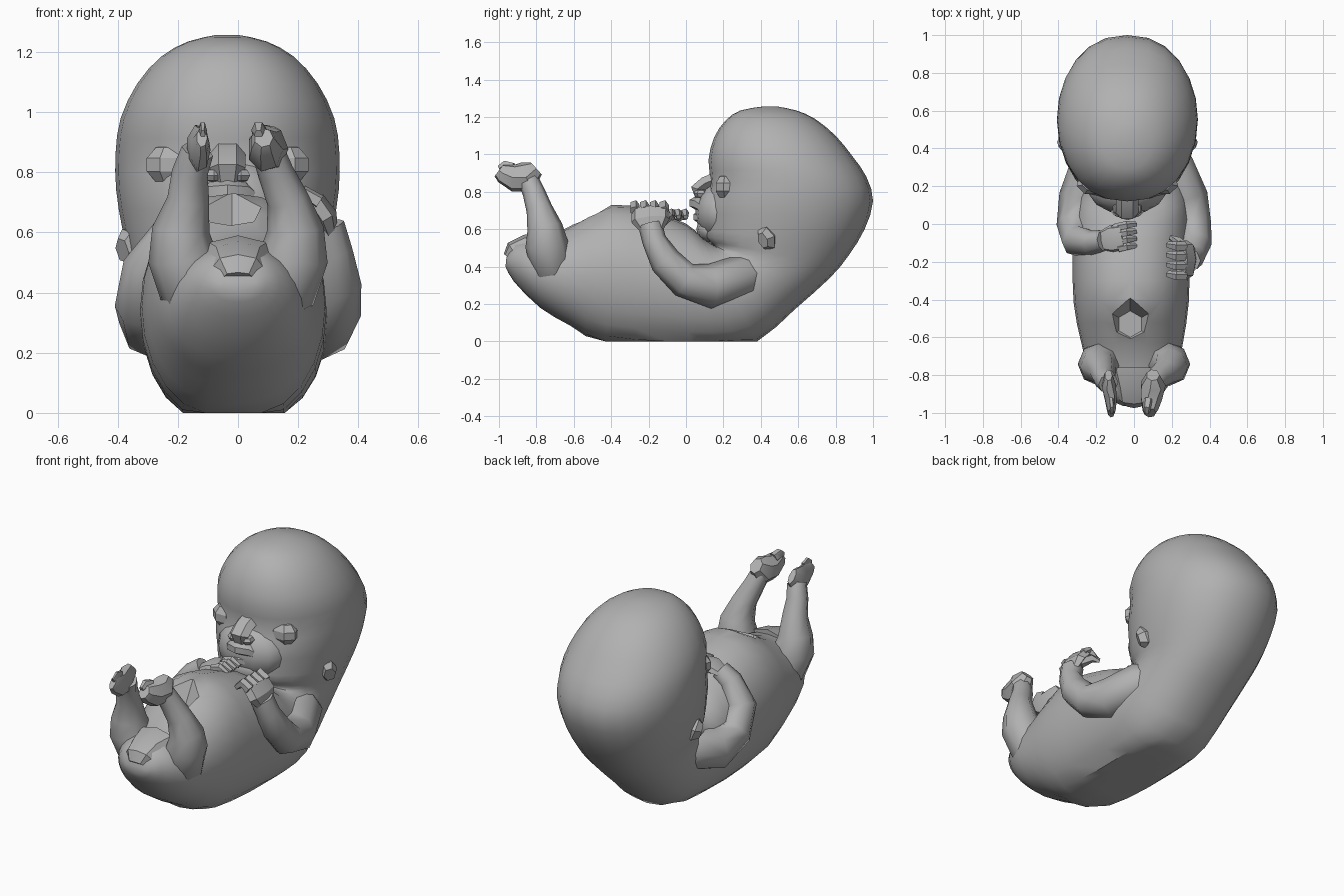
import bpy, bmesh, math
from mathutils import Vector

if "Cube" in bpy.data.objects:
    bpy.data.objects.remove(bpy.data.objects["Cube"])

skin = bpy.data.materials.new("soft grey")
skin.use_nodes = True
GREY = (0.44, 0.44, 0.44, 1)
skin.diffuse_color = GREY
skin.node_tree.nodes["Principled BSDF"].inputs["Base Color"].default_value = GREY


def finish(name, bm, angle):
    bmesh.ops.recalc_face_normals(bm, faces=bm.faces)
    mesh = bpy.data.meshes.new(name)
    bm.to_mesh(mesh)
    bm.free()
    mesh.materials.append(skin)
    ob = bpy.data.objects.new(name, mesh)
    bpy.context.collection.objects.link(ob)
    smooth(ob, angle)
    return ob


def smooth(ob, angle):
    bpy.ops.object.select_all(action='DESELECT')
    ob.select_set(True)
    bpy.context.view_layer.objects.active = ob
    bpy.ops.object.shade_smooth_by_angle(angle=math.radians(angle))


def loft(name, rings, angle):
    bm = bmesh.new()
    rows = [[bm.verts.new(p) for p in ring] for ring in rings]
    n = len(rows[0])
    for a, b in zip(rows, rows[1:]):
        for i in range(n):
            j = (i + 1) % n
            bm.faces.new((a[i], a[j], b[j], b[i]))
    bm.faces.new(rows[0])
    bm.faces.new(rows[-1])
    return finish(name, bm, angle)


def limb(name, path, sides=7, squash=1.0, axis=(1, 0, 0), angle=50):
    """Tapered tube through (x, y, z, radius); squash scales it along axis."""
    pts = [Vector(p[:3]) for p in path]
    rings = []
    for i, p in enumerate(pts):
        t = (pts[min(i + 1, len(pts) - 1)] - pts[max(i - 1, 0)]).normalized()
        v = t.cross(Vector(axis)).normalized()
        u = v.cross(t)
        r = path[i][3]
        rings.append([p + u * r * squash * math.cos(a) + v * r * math.sin(a)
                      for a in (math.tau * k / sides for k in range(sides))])
    return loft(name, rings, angle)


def blob(name, loc, size, sides=8, rings=6, angle=35):
    bm = bmesh.new()
    bmesh.ops.create_uvsphere(bm, u_segments=sides, v_segments=rings, radius=1)
    for v in bm.verts:
        v.co = Vector(c * s for c, s in zip(v.co, size)) + Vector(loc)
    return finish(name, bm, angle)


# Body and head: front point (y, z), back point (y, z), half width, x offset
stations = [
    (-.96, .45, -.965, .40, .06, .0), (-.91, .53, -.92, .32, .14, .0),
    (-.77, .56, -.78, .18, .23, -.005), (-.63, .61, -.62, .085, .27, -.01),
    (-.40, .73, -.43, -.02, .305, -.015), (-.20, .70, -.10, -.05, .31, -.015),
    (.0, .63, .15, -.05, .305, -.01), (.08, .56, .38, .0, .30, -.01),
    (.14, .52, .58, .17, .295, -.02), (.14, .52, .77, .34, .30, -.03),
    (.10, .56, .87, .46, .325, -.035), (.10, .63, .955, .60, .35, -.035),
    (.10, .73, 1.0, .75, .37, -.035), (.13, .85, .965, .88, .372, -.035),
    (.12, .97, .89, .99, .355, -.035), (.15, 1.09, .80, 1.1, .30, -.035),
    (.21, 1.18, .69, 1.19, .22, -.035), (.29, 1.235, .59, 1.235, .13, -.035),
    (.41, 1.256, .49, 1.256, .04, -.035)]


def between(a, b, c, d, t):
    return b + .5 * t * (c - a + t * (2 * a - 5 * b + 4 * c - d + t * (3 * (b - c) + d - a)))


def body_ring(fy, fz, by, bz, hw, cx, n=24):
    ring = []
    for k in range(n):
        a = math.tau * k / n
        m = (1 + math.cos(a)) / 2
        side = math.copysign(abs(math.sin(a)) ** .88, math.sin(a))
        ring.append((cx + hw * side, by + (fy - by) * m,
                     max(0, bz + (fz - bz) * m)))
    return ring


rings = []
last = len(stations) - 1
for i in range(last):
    quad = [stations[max(0, min(last, i + k))] for k in (-1, 0, 1, 2)]
    rings += [body_ring(*(between(*v, t) for v in zip(*quad))) for t in (0, .5)]
rings.append(body_ring(*stations[-1]))
body = loft("body_and_head", rings, 45)

# Navel hollow cut into the belly
bm = bmesh.new()
bmesh.ops.create_cone(bm, cap_ends=True, segments=6, radius1=.07, radius2=.16, depth=.16)
for v in bm.verts:
    v.co += Vector((-.02, -.53, .69))
cutter = finish("navel_cutter", bm, 30)
cutter.hide_render = True
cut = body.modifiers.new("navel", 'BOOLEAN')
cut.operation = 'DIFFERENCE'
cut.object = cutter
bpy.ops.object.select_all(action='DESELECT')
bpy.context.view_layer.objects.active = body
body.select_set(True)
bpy.ops.object.modifier_apply(modifier="navel")
bpy.data.objects.remove(cutter)
smooth(body, 40)

# Face: a soft muzzle carrying nose and lips, flat eyelids and small ears
FX = -.035
blob("muzzle", (FX, .19, .69), (.21, .14, .16), 14, 10, 50)
for side, s in (("left", 1), ("right", -1)):
    blob(side + "_eyelid", (FX + s * .19, .215, .825), (.085, .065, .07), 7, 5, 25)
    blob(side + "_nostril", (FX + s * .045, .08, .79), (.035, .04, .025), 6, 4, 25)
    limb(side + "_ear", [(FX + s * .28, .45, .57, .05), (FX + s * .325, .43, .55, .07),
                         (FX + s * .35, .41, .54, .045)], 6, .75, (0, 1, .4), 10)
limb("nose", [(FX, .16, .87, .04), (FX, .10, .845, .04), (FX, .06, .815, .04),
              (FX, .075, .775, .03)], 6, 1.5, angle=30)
limb("upper_lip", [(FX - .12, .13, .69, .02), (FX - .05, .07, .735, .035),
                   (FX, .05, .74, .035), (FX + .05, .07, .735, .035),
                   (FX + .12, .13, .69, .02)], 6, axis=(0, 0, 1), angle=35)
limb("lower_lip", [(FX - .09, .11, .66, .02), (FX, .065, .665, .03),
                   (FX + .09, .11, .66, .02)], 6, axis=(0, 0, 1), angle=35)
blob("chin", (FX, .12, .60), (.12, .065, .07), 10, 6, 50)

# Arms
limb("left_arm", [(.10, .46, .38, .05), (.20, .30, .345, .12), (.275, .13, .295, .12),
                  (.315, -.01, .33, .095), (.325, -.11, .43, .085),
                  (.315, -.17, .54, .065), (.29, -.19, .62, .065)], 8)
limb("right_arm", [(-.12, .46, .38, .05), (-.22, .30, .345, .12), (-.28, .13, .30, .12),
                   (-.315, -.01, .36, .095), (-.30, -.09, .48, .085),
                   (-.22, -.10, .60, .065), (-.16, -.09, .65, .055)], 8)

# Hands: flattened palm, four curled fingers and a thumb
limb("left_palm", [(.31, -.18, .59, .06), (.29, -.19, .65, .105), (.25, -.19, .70, .105)],
     7, .4, angle=30)
limb("right_palm", [(-.18, -.09, .64, .05), (-.12, -.08, .67, .075), (-.06, -.07, .68, .07)],
     7, .4, (0, 0, 1), 30)
for k in range(4):
    y = -.275 + .052 * k
    limb(f"left_finger_{k}", [(.27, y, .70, .027), (.225, y, .73, .027),
                              (.18, y + .01, .69, .018)], 5, axis=(0, 1, 0), angle=20)
    y = -.13 + .038 * k
    limb(f"right_finger_{k}", [(-.08, y, .68, .022), (-.04, y + .01, .69, .022),
                               (.01, y + .015, .665, .014)], 5, axis=(0, 1, 0), angle=20)
limb("left_thumb", [(.28, -.13, .64, .03), (.23, -.09, .67, .025), (.19, -.07, .66, .014)], 5)
limb("right_thumb", [(-.14, -.05, .66, .025), (-.09, -.01, .67, .02), (-.05, .0, .66, .012)], 5)

# Legs: folded thigh sunk into the rump, shin and blunt raised foot with a big toe
for side, fx, s, flat in (("left", .10, 1, .8), ("right", -.135, -1, .45)):
    limb(side + "_leg", [(s * .08, -.66, .28, .07), (s * .15, -.72, .40, .11),
                         (s * .185, -.745, .52, .115), (s * .19, -.755, .61, .095),
                         (s * .165, -.785, .71, .07), (fx + s * .025, -.815, .80, .06),
                         (fx, -.845, .87, .055)], 8)
    limb(side + "_foot", [(fx, -.80, .925, .045), (fx, -.85, .88, .085),
                          (fx - s * .01, -.92, .875, .075), (fx - s * .015, -.98, .90, .055),
                          (fx - s * .015, -1.0, .915, .04)], 7, flat, angle=30)
    limb(side + "_big_toe", [(fx - s * .03 * flat, -.93, .925, .035),
                             (fx - s * .04 * flat, -.97, .94, .03),
                             (fx - s * .04 * flat, -1.0, .925, .018)], 6, flat)

# Small mound between the legs
limb("groin", [(0, -.76, .51, .08), (0, -.86, .51, .06), (0, -.925, .485, .05),
               (0, -.95, .45, .03)], 8, 1.7, angle=30)
